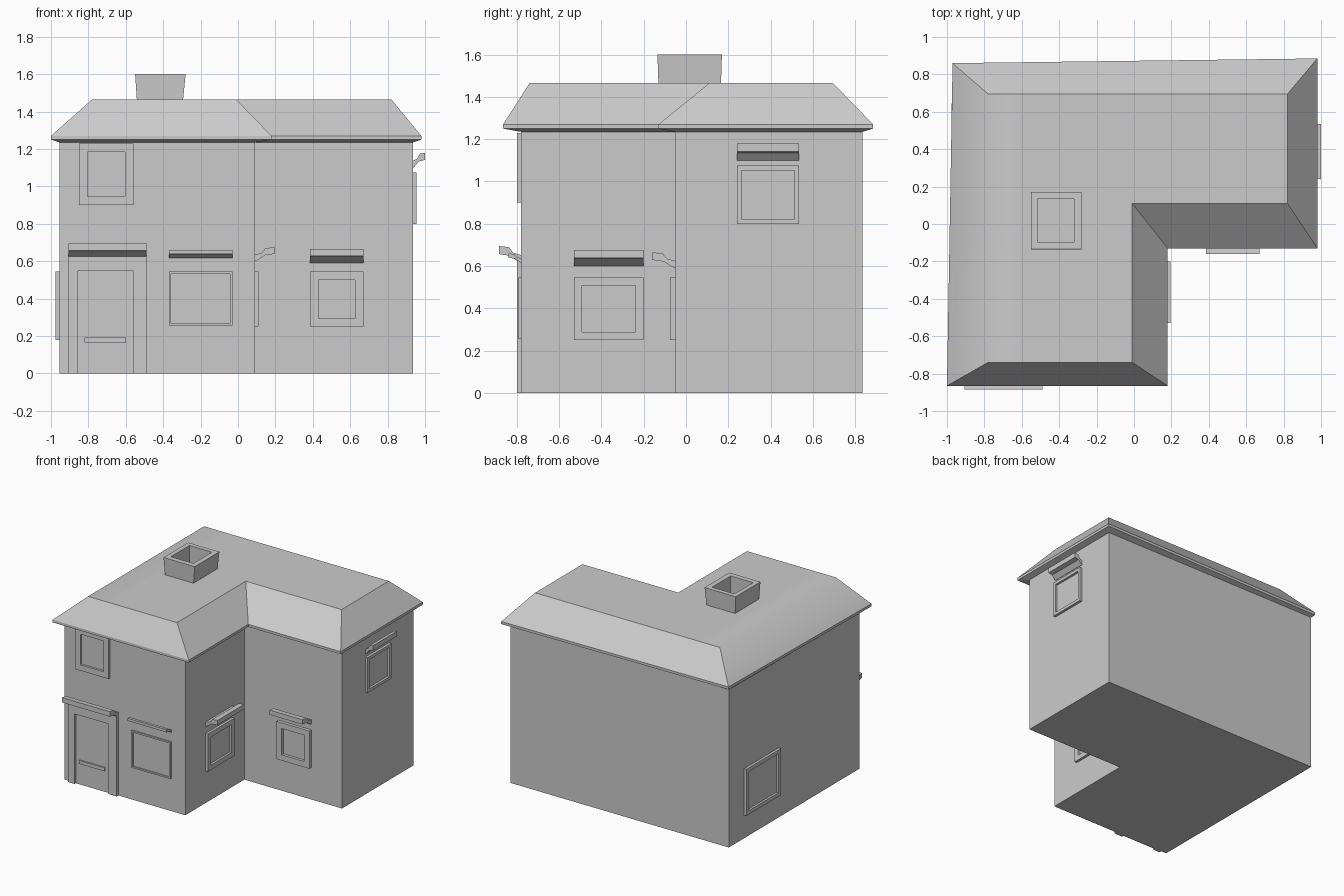
import bpy, bmesh

if "Cube" in bpy.data.objects:
    bpy.data.objects.remove(bpy.data.objects["Cube"])


def finish(name, bm):
    bmesh.ops.recalc_face_normals(bm, faces=bm.faces[:])
    me = bpy.data.meshes.new(name)
    bm.to_mesh(me)
    bm.free()
    ob = bpy.data.objects.new(name, me)
    bpy.context.collection.objects.link(ob)
    return ob


def loft(rings, cap_start=True, cap_end=True):
    """Skin a list of equal-length closed rings."""
    bm = bmesh.new()
    rows = [[bm.verts.new(p) for p in ring] for ring in rings]
    n = len(rows[0])
    for a, b in zip(rows, rows[1:]):
        for i in range(n):
            j = (i + 1) % n
            bm.faces.new((a[i], a[j], b[j], b[i]))
    if cap_start:
        bm.faces.new(rows[0])
    if cap_end:
        bm.faces.new(rows[-1])
    return bm


def at(outline, z):
    return [(x, y, z) for x, y in outline]


def rect(u0, u1, v0, v1):
    return [(u0, v0), (u1, v0), (u1, v1), (u0, v1)]


def on_wall(side, wall, u, d, z):
    """u runs along the wall, d is the distance out of it."""
    if side == "front":
        return (u, wall - d, z)
    return (wall + d if side == "right" else wall - d, u, z)


def relief(name, side, wall, layers):
    finish(name, loft([[on_wall(side, wall, u, d, z) for u, z in outline]
                       for outline, d in layers]))


def window(name, side, wall, u0, u1, z0, z1, border, depth=0.02):
    b = border
    outer = rect(u0, u1, z0, z1)
    inner = rect(u0 + b, u1 - b, z0 + b, z1 - b)
    relief(name, side, wall, [(outer, -0.01), (outer, depth), (inner, depth), (inner, 0.003)])


def canopy(name, side, wall, u0, u1, z0, z1, reach):
    profile = [(-0.1, 0), (0.05, 0), (0.5, 0.42), (1, 0.52), (1, 1),
               (0.55, 0.93), (0.35, 0.6), (-0.1, 0.42)]
    finish(name, loft([[on_wall(side, wall, u, d * reach, z0 + h * (z1 - z0))
                        for d, h in profile] for u in (u0, u1)]))


# L-shaped walls
FRONT, INNER, WING, RIGHT, LEFT = -0.78, -0.05, 0.09, 0.935, -0.955
plan = [(LEFT, FRONT), (WING, FRONT), (WING, INNER), (RIGHT, INNER), (RIGHT, 0.835), (LEFT, 0.835)]
finish("walls", loft([at(plan, 0), at(plan, 1.235)], True, False))

# hipped roof with eaves and flat top
eaves = [(-1, -0.865), (0.18, -0.865), (0.18, -0.13), (0.98, -0.13), (0.98, 0.885), (-0.97, 0.86)]
crown = [(-0.78, -0.74), (-0.01, -0.74), (-0.01, 0.11), (0.82, 0.11), (0.82, 0.695), (-0.78, 0.695)]
bm = loft([at(plan, 1.235), at(eaves, 1.25), at(eaves, 1.27), at(crown, 1.465)], False, True)
top = [f for f in bm.faces if all(v.co.z > 1.46 for v in f.verts)]
geom = top + list({e for f in top for e in f.edges}) + list({v for f in top for v in f.verts})
bmesh.ops.bisect_plane(bm, geom=geom, plane_co=(-0.6, 0, 0), plane_no=(1, 0, 0))
for f in bm.faces:  # soft left ridge
    c = f.calc_center_median()
    f.smooth = c.x < -0.6 and c.z > 1.3 and abs(c.y) < 0.3
finish("roof", bm)

# hollow chimney
foot = rect(-0.54, -0.295, -0.13, 0.165)
rim = rect(-0.55, -0.28, -0.135, 0.17)
hole = rect(-0.515, -0.32, -0.095, 0.135)
finish("chimney", loft([at(foot, 1.45), at(rim, 1.6), at(hole, 1.6), at(hole, 1.467)]))

# windows
window("upper_front_window", "front", FRONT, -0.85, -0.56, 0.90, 1.23, 0.045)
window("lower_front_window", "front", FRONT, -0.37, -0.03, 0.255, 0.545, 0.012, 0.012)
window("wing_front_window", "front", INNER, 0.385, 0.67, 0.25, 0.545, 0.045, 0.025)
window("wing_side_window", "right", WING, -0.53, -0.20, 0.25, 0.545, 0.038)
window("upper_right_window", "right", RIGHT, 0.24, 0.535, 0.80, 1.075, 0.023)
window("left_window", "left", LEFT, 0.22, 0.645, 0.18, 0.545, 0.03)

# canopies
canopy("door_canopy", "front", FRONT, -0.905, -0.49, 0.615, 0.695, 0.105)
canopy("lower_front_canopy", "front", FRONT, -0.37, -0.03, 0.617, 0.66, 0.06)
canopy("wing_front_canopy", "front", INNER, 0.385, 0.67, 0.59, 0.665, 0.11)
canopy("wing_side_canopy", "right", WING, -0.53, -0.20, 0.60, 0.675, 0.105)
canopy("upper_right_canopy", "right", RIGHT, 0.24, 0.535, 1.10, 1.18, 0.065)

# front door
jamb = [(-0.91, 0), (-0.855, 0), (-0.855, 0.548), (-0.56, 0.548), (-0.56, 0),
        (-0.49, 0), (-0.49, 0.635), (-0.91, 0.635)]
relief("door_frame", "front", FRONT, [(jamb, -0.01), (jamb, 0.02)])
panel = rect(-0.855, -0.56, 0, 0.548)
relief("door", "front", FRONT, [(panel, -0.01), (panel, 0.005)])
flap = rect(-0.82, -0.60, 0.165, 0.192)
relief("letter_flap", "front", FRONT, [(flap, 0), (flap, 0.015)])
